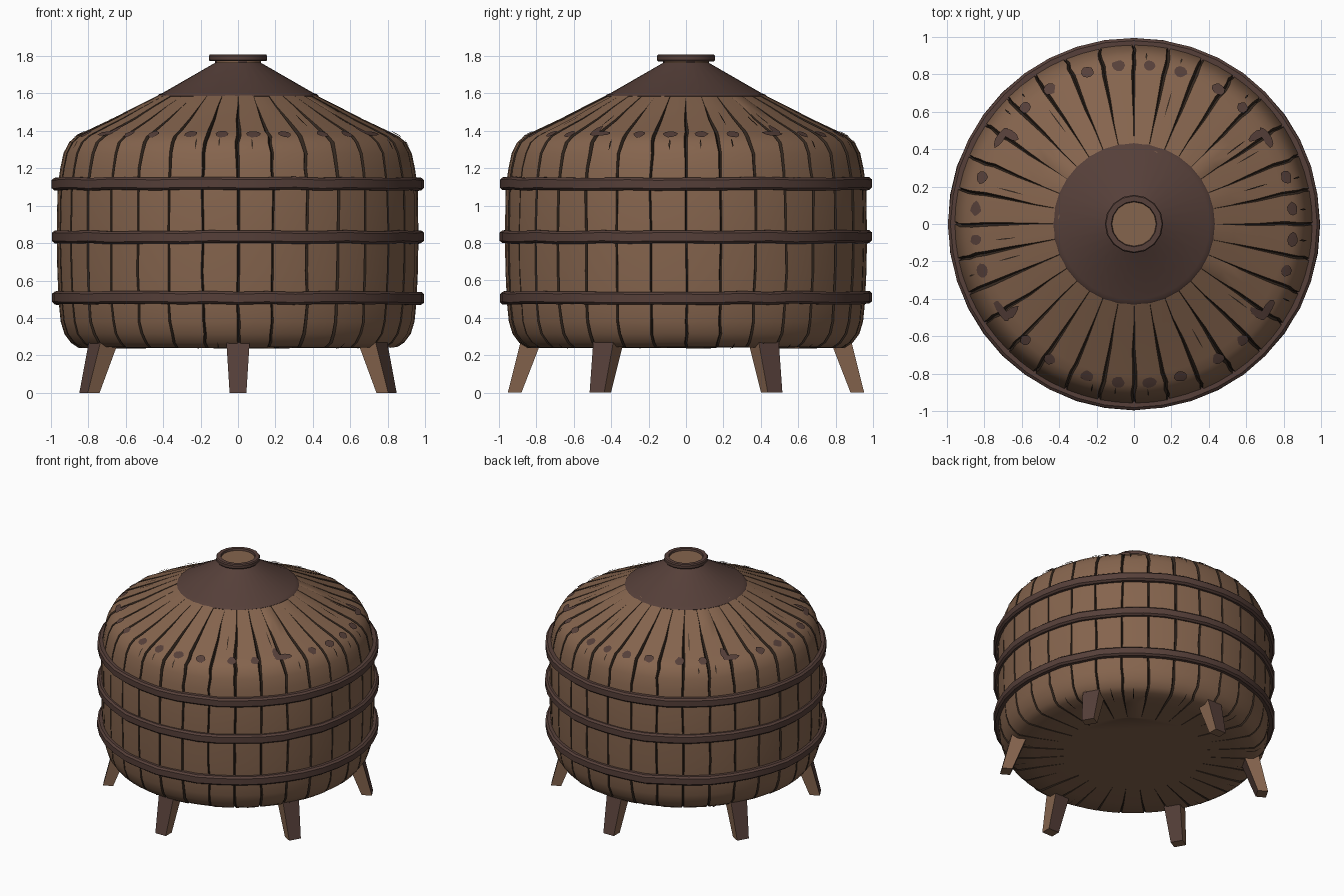
import bpy, math, random
from math import sin, cos, pi, radians
from mathutils import Vector

if "Cube" in bpy.data.objects:
    bpy.data.objects.remove(bpy.data.objects["Cube"])

random.seed(4)
N = 32  # planks round the barrel


def material(name, rgb):
    m = bpy.data.materials.new(name)
    m.diffuse_color = (*rgb, 1)
    m.use_nodes = True
    m.node_tree.nodes["Principled BSDF"].inputs["Base Color"].default_value = m.diffuse_color
    return m


WOOD = material("brown wood", (0.235, 0.128, 0.075))
METAL = material("dark metal", (0.092, 0.050, 0.041))
GAP = material("dark gap", (0.034, 0.021, 0.014))


def make(name, verts, faces, mats, idx=None, angle=35):
    me = bpy.data.meshes.new(name)
    me.from_pydata(verts, [], faces)
    for m in mats:
        me.materials.append(m)
    for i, p in enumerate(me.polygons):
        p.use_smooth = True
        if idx:
            p.material_index = idx[i]
    me.update()
    me.set_sharp_from_angle(angle=radians(angle))
    ob = bpy.data.objects.new(name, me)
    bpy.context.collection.objects.link(ob)
    return ob


def polar(r, a, z):
    return (r * cos(a), r * sin(a), z)


def lathe(name, prof, n, mats, rule=None, closed=False, wob=0.0, angle=35):
    """Spin an (r, z) profile; rule(row, column) picks the material."""
    verts, faces, idx = [], [], []
    shift = [(random.uniform(-wob, wob), random.uniform(-wob, wob)) for _ in range(n)]
    for j in range(n):
        dr, dz = shift[j]
        verts += [polar(r + dr * 0.5, 2 * pi * j / n, z + dz) for r, z in prof]
    k = len(prof)
    for j in range(n):
        for i in range(k if closed else k - 1):
            a, b, i2 = j * k, ((j + 1) % n) * k, (i + 1) % k
            faces.append((a + i, b + i, b + i2, a + i2))
            idx.append(rule(i, j) if rule else 0)
    return make(name, verts, faces, mats, idx, angle)


# ---- barrel body: rounded profile as (radius, height, gap width)
BODY = [(0.50, 0.24, 0.001), (0.70, 0.24, 0.008), (0.85, 0.242, 0.014),
        (0.89, 0.268, 0.015), (0.925, 0.315, 0.015), (0.945, 0.38, 0.014),
        (0.955, 0.48, 0.012), (0.963, 0.65, 0.013), (0.966, 0.83, 0.012),
        (0.962, 1.10, 0.013), (0.947, 1.20, 0.015), (0.93, 1.28, 0.017),
        (0.90, 1.338, 0.020), (0.86, 1.372, 0.022), (0.81, 1.397, 0.021),
        (0.67, 1.463, 0.014), (0.54, 1.53, 0.005), (0.40, 1.60, 0.001)]


def normal(i):
    a, b = BODY[max(i - 1, 0)], BODY[min(i + 1, len(BODY) - 1)]
    return Vector((b[1] - a[1], a[0] - b[0])).normalized()


def build_body():
    verts, faces, idx = [], [], []
    k = len(BODY)
    lift = [random.uniform(-0.003, 0.003) for _ in range(N)]
    seam = [[random.uniform(-0.006, 0.006) for _ in BODY] for _ in range(N)]
    for j in range(N):
        a = 2 * pi * j / N
        step = 2 * pi / N
        wide = random.uniform(0.75, 1.25)
        for col in range(4):  # gap floor, plank edge, plank middle, plank edge
            for i, (r, z, g) in enumerate(BODY):
                n = normal(i)
                g0 = g * wide / r / 2
                s0, s1 = a + seam[j][i], a + step + seam[(j + 1) % N][i]
                ang = (s0, s0 + g0, a + step / 2, s1 - g0)[col]
                d = -g * 0.9 if col == 0 else lift[j]
                verts.append(polar(r + n.x * d, ang, z + n.y * d))
    cols = 4 * N
    for c in range(cols):
        a, b = c * k, ((c + 1) % cols) * k
        for i in range(k - 1):
            faces.append((a + i, b + i, b + i + 1, a + i + 1))
            idx.append(1 if c % 4 in (0, 3) else 0)
    faces.append([c * k for c in reversed(range(cols))])  # flat floor
    idx.append(0)
    make("barrel_planks", verts, faces, [WOOD, GAP], idx)


build_body()


# ---- painted marks that follow the body surface
def surface_point(t, ang, off):
    """Point on the body at profile position t (row number plus fraction)."""
    i = min(int(t), len(BODY) - 2)
    f = t - i
    p, q = BODY[i], BODY[i + 1]
    n = normal(i).lerp(normal(i + 1), f)
    return polar(p[0] + (q[0] - p[0]) * f + n.x * off, ang,
                 p[1] + (q[1] - p[1]) * f + n.y * off)


def blob(verts, faces, t, ang, ht, ha, n=10):
    base = len(verts)
    verts.append(surface_point(t, ang, 0.007))
    for q in range(n):
        w = random.uniform(0.85, 1.1)
        c, s = cos(2 * pi * q / n) * w, sin(2 * pi * q / n) * w
        verts.append(surface_point(t + s * ht, ang + c * ha, 0.007))
    for q in range(n):
        faces.append((base, base + 1 + q, base + 1 + (q + 1) % n))


# rivet spots round the shoulder, four mirrored quarters
verts, faces = [], []
for quarter in range(4):
    for deg in (5.6, 17, 33, 47, 58, 73, 84.4):
        if quarter % 2:
            ang = radians(90 * (quarter + 1) - deg)
        else:
            ang = radians(90 * quarter + deg)
        if deg == 33:  # bent double spot
            blob(verts, faces, 13.3, ang, 0.45, 0.075)
            side = 0.05 if quarter % 2 == 0 else -0.05
            blob(verts, faces, 13.85, ang + side, 0.55, 0.03)
        else:
            blob(verts, faces, 13.25, ang, 0.6, random.uniform(0.034, 0.048))
make("shoulder_spots", verts, faces, [METAL])

# thin cracks in the planks
verts, faces = [], []
for j in range(N):
    for lo, hi in ((1.2, 3.2), (11.2, 12.6), (14.2, 15.6)):
        if random.random() < 0.4:
            ang = 2 * pi * (j + random.uniform(0.25, 0.75)) / N
            t0, t1 = lo + random.random() * 0.4, hi - random.random() * 0.4
            base = len(verts)
            for q in range(5):
                t = t0 + (t1 - t0) * q / 4
                w = 0.005 * sin(pi * (q + 0.1) / 4.2)
                verts += [surface_point(t, ang - w, 0.005), surface_point(t, ang + w, 0.005)]
            for q in range(4):
                b = base + 2 * q
                faces.append((b, b + 1, b + 3, b + 2))
make("plank_cracks", verts, faces, [GAP])

# ---- three hoops
for label, z in (("lower", 0.507), ("middle", 0.832), ("upper", 1.117)):
    prof = [(0.945, z - 0.034), (0.98, z - 0.034), (0.994, z - 0.022),
            (0.994, z + 0.022), (0.98, z + 0.034), (0.945, z + 0.034)]
    lathe(label + "_hoop", prof, 40, [METAL], closed=True, wob=0.004, angle=25)

# ---- metal cap, neck and collar
lathe("cap_cone", [(0.38, 1.575), (0.425, 1.577), (0.432, 1.586), (0.425, 1.594),
                   (0.405, 1.601), (0.125, 1.762)], 32, [METAL])
lathe("neck", [(0.135, 1.745), (0.122, 1.765), (0.125, 1.785)], 16, [METAL, WOOD],
      lambda i, j: 1 if j % 4 else 0)
lathe("collar", [(0.118, 1.772), (0.150, 1.772), (0.156, 1.779), (0.156, 1.800),
                 (0.150, 1.808), (0.122, 1.808), (0.115, 1.785)], 16, [METAL],
      closed=True)
disc = [polar(0.121, 2 * pi * q / 16, 1.794) for q in range(16)]
make("collar_plug", disc, [list(range(16))], [WOOD])

# ---- six splayed legs: metal front and back, wooden sides and foot
for q in range(6):
    a = radians(-90 + 60 * q)
    out, side = Vector((cos(a), sin(a), 0)), Vector((-sin(a), cos(a), 0))
    verts = []
    for r0, r1, w, z in ((0.88, 0.953, 0.045, 0), (0.775, 0.885, 0.062, 0.27)):
        for r, s in ((r0, -w), (r1, -w), (r1, w), (r0, w)):
            verts.append(out * r + side * s + Vector((0, 0, z)))
    faces = [(3, 2, 1, 0), (4, 5, 6, 7), (0, 1, 5, 4), (1, 2, 6, 5),
             (2, 3, 7, 6), (3, 0, 4, 7)]
    make("leg_%d" % (q + 1), verts, faces, [WOOD, METAL], [0, 0, 0, 1, 0, 1])
